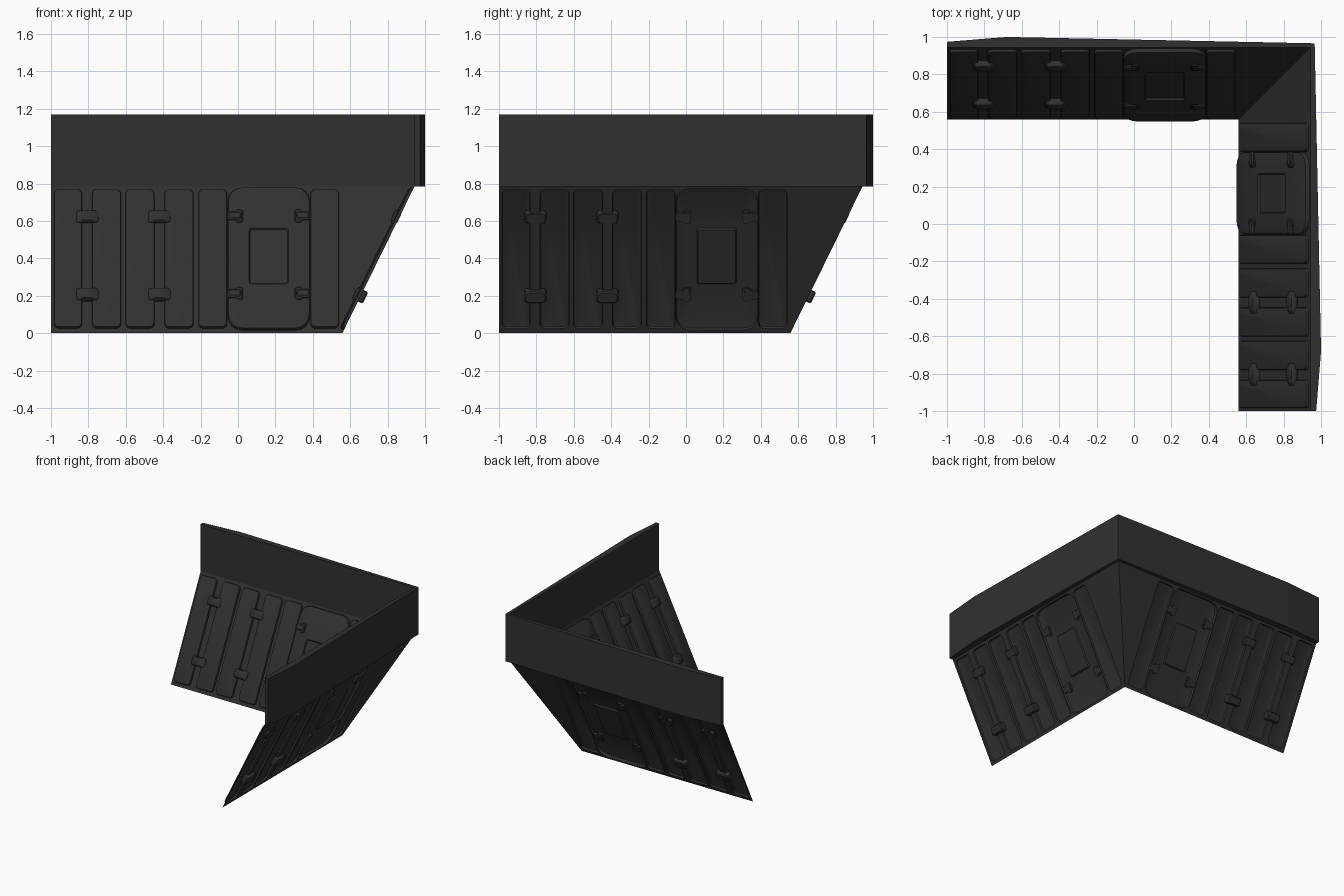
import bpy, bmesh
from math import cos, sin, pi, radians
from mathutils import Matrix, Vector

if "Cube" in bpy.data.objects:
    bpy.data.objects.remove(bpy.data.objects["Cube"])

SWAP = Matrix(((0, 1, 0, 0), (1, 0, 0, 0), (0, 0, 1, 0), (0, 0, 0, 1)))  # mirror across x = y
BASE_Y, TOP_Y, SILL = 0.558, 0.944, 0.785
V = Vector((0, TOP_Y - BASE_Y, SILL)).normalized()    # up the slope
N = Vector((1, 0, 0)).cross(V)                        # inward normal

dark = bpy.data.materials.new("dark_grey")
dark.diffuse_color = (0.03, 0.03, 0.03, 1)
dark.use_nodes = True
dark.node_tree.nodes["Principled BSDF"].inputs["Base Color"].default_value = dark.diffuse_color


def slope(u, z, n):
    """Point on the leaning panel: u along the wing, z height, n inward offset."""
    return Vector((u, BASE_Y, 0)) + V * (z / V.z) + N * n


def loft(bm, rings, cap_start=True, cap_end=True):
    vs = [[bm.verts.new(p) for p in r] for r in rings]
    k = len(vs[0])
    for a, b in zip(vs, vs[1:]):
        for i in range(k):
            j = (i + 1) % k
            bm.faces.new((a[i], a[j], b[j], b[i]))
    if cap_start:
        bm.faces.new(vs[0][::-1])
    if cap_end:
        bm.faces.new(vs[-1])


def ring(u0, u1, z0, z1, r, n, seg=4):
    """Rounded rectangle on the leaning panel."""
    pts = []
    for k, (cu, cz) in enumerate(((u1 - r, z1 - r), (u0 + r, z1 - r),
                                  (u0 + r, z0 + r), (u1 - r, z0 + r))):
        for s in range(seg + 1):
            a = pi / 2 * (k + s / seg)
            pts.append(slope(cu + r * cos(a), cz + r * sin(a), n))
    return pts


def emboss(u0, u1, z0, z1, r, h, b):
    """Rings of a pressing that rises inward from the sheet."""
    return [ring(u0 + d, u1 - d, z0 + d, z1 - d, r - d * 0.5, n)
            for d, n in ((0, 0), (0, h - b), (b * 0.3, h - b * 0.3), (b, h))]


def block(bm, u0, u1, z0, z1, r, lo, hi, b):
    """Small block with a softened inner rim."""
    loft(bm, [ring(u0, u1, z0, z1, r, lo, 2)] +
         [ring(u0 + d, u1 - d, z0 + d, z1 - d, r - d * 0.5, n, 2)
          for d, n in ((0, hi - b), (b, hi))])


def finish(bm, name, smooth=True):
    """Mirror the wing across the corner diagonal, weld and make the object."""
    geo = bmesh.ops.duplicate(bm, geom=bm.verts[:] + bm.edges[:] + bm.faces[:])["geom"]
    bmesh.ops.transform(bm, matrix=SWAP, verts=[g for g in geo if isinstance(g, bmesh.types.BMVert)])
    bmesh.ops.remove_doubles(bm, verts=bm.verts[:], dist=1e-4)
    bmesh.ops.recalc_face_normals(bm, faces=bm.faces[:])
    me = bpy.data.meshes.new(name)
    bm.to_mesh(me)
    bm.free()
    me.materials.append(dark)
    ob = bpy.data.objects.new(name, me)
    bpy.context.collection.objects.link(ob)
    if smooth:
        bpy.ops.object.select_all(action='DESELECT')
        ob.select_set(True)
        bpy.context.view_layer.objects.active = ob
        bpy.ops.object.shade_smooth_by_angle(angle=radians(35))


# Leaning pressed sheet: each cell is a flat border around an inward pressing
bm = bmesh.new()
cells = ((-1, -0.806, -0.985, -0.833), (-0.806, -0.613, -0.78, -0.625),
         (-0.613, -0.42, -0.602, -0.447), (-0.42, -0.225, -0.393, -0.238),
         (-0.225, -0.0565, -0.212, -0.058), (0.3865, 0.548, 0.388, 0.54))
for c0, c1, u0, u1 in cells:
    border = ring(c0, c1, 0, SILL, 1e-5, 0)
    loft(bm, [border] + emboss(u0, u1, 0.025, 0.765, 0.025, 0.018, 0.01), cap_start=False)
# hatch pressing with a sunken window
window = [ring(0.058 + d, 0.27 - d, 0.253 + d, 0.552 - d, 0.012, n)
          for d, n in ((0, 0.025), (0.006, 0.014))]
loft(bm, [ring(-0.0565, 0.3865, 0, SILL, 1e-5, 0)] +
     emboss(-0.055, 0.385, 0.015, 0.772, 0.075, 0.025, 0.012) + window, cap_start=False)
# plain mitre piece running to the corner
bm.faces.new([bm.verts.new(p) for p in (slope(0.548, 0, 0), slope(BASE_Y, 0, 0),
                                        slope(TOP_Y, SILL, 0), slope(0.548, SILL, 0))])
finish(bm, "pressed_sheet")

# Upright band, slightly thicker near its free end, mitred at the corner
bm = bmesh.new()


def band(outer, x=None):
    return [(y if x is None else x, y, z) for y, z in
            ((0.944, 0.783), (outer, 0.783), (outer, 1.17), (0.944, 1.17))]


loft(bm, [band(0.974, -1), band(1.0, -0.68), band(0.966)], cap_end=False)
finish(bm, "upright_band", smooth=False)

# Clips bridging the gaps between ribs; the lower ones pass through the sheet
bm = bmesh.new()
for u in (-0.805, -0.42):
    for z, lo in ((0.2, -0.028), (0.615, -0.002)):
        loft(bm, [ring(u - w, u + w, z - h, z + h, 0.012, n, 2)
                  for w, h, n in ((0.05, 0.024, lo), (0.058, 0.03, lo + 0.008),
                                  (0.058, 0.032, 0.02), (0.035, 0.026, 0.036))])
finish(bm, "rib_clips")

# Hatch latches
bm = bmesh.new()
for u, s in ((-0.055, 1), (0.385, -1)):
    for z in (0.2, 0.615):
        a, b = sorted((u, u + s * 0.075))
        block(bm, a, b, z - 0.022, z + 0.022, 0.01, 0.006, 0.038, 0.008)
        a, b = sorted((u + s * 0.04, u + s * 0.082))
        block(bm, a, b, z - 0.034, z + 0.034, 0.012, 0.01, 0.033, 0.005)
finish(bm, "hatch_latches")
